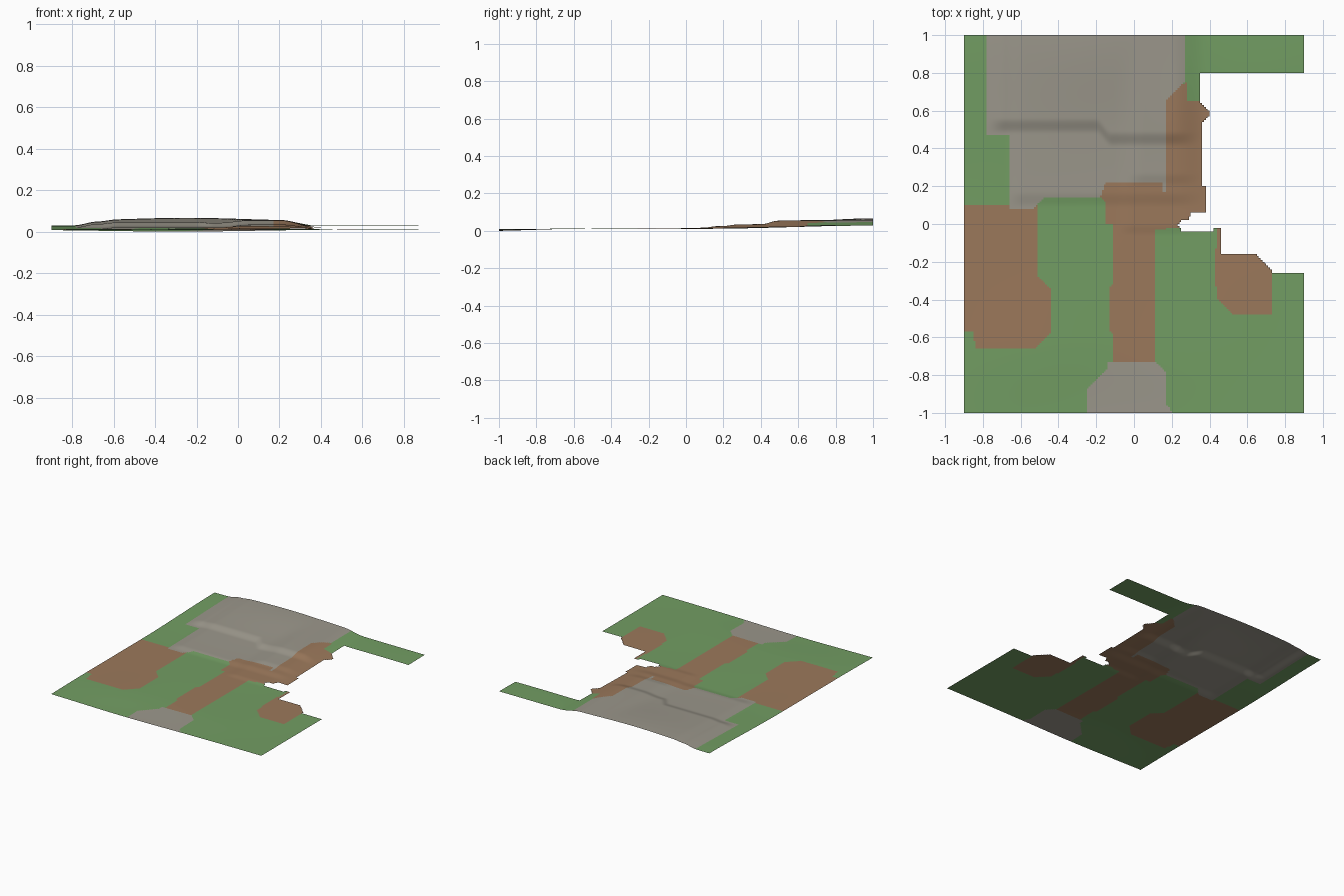
import bpy
import bmesh
from math import exp, sin

cube = bpy.data.objects.get("Cube")
if cube:
    bpy.data.objects.remove(cube, do_unlink=True)

CELL = 0.01  # plan outlines below are in cells, from the centre


def make_material(name, colour):
    mat = bpy.data.materials.new(name)
    mat.use_nodes = True
    mat.diffuse_color = (*colour, 1)
    shader = next(n for n in mat.node_tree.nodes if n.type == 'BSDF_PRINCIPLED')
    shader.inputs["Base Color"].default_value = (*colour, 1)
    shader.inputs["Roughness"].default_value = 0.9
    return mat


GRASS, EARTH, STONE = range(3)
materials = [
    make_material("grass green", (0.17, 0.34, 0.125)),
    make_material("earth brown", (0.33, 0.19, 0.105)),
    make_material("stone grey", (0.33, 0.31, 0.26)),
]

# Missing ground on the right side
gap = [(91, 80), (35, 80), (35, 65), (37, 62), (40, 60), (40, 57), (37, 54),
       (36, 54), (36, 20), (38, 20), (38, 6), (30, 6), (29, 2), (26, 2),
       (23, -1), (25, -2), (25, -4), (42, -4), (42, -2), (46, -2),
       (46, -16), (65, -16), (73, -24), (73, -26), (91, -26)]

# Coloured patches; the rest is grass
stone_plateau = [(-78, 101), (27, 101), (27, 75), (17, 66), (17, 17), (15, 17),
                 (15, 22), (-15, 22), (-18, 14), (-48, 14), (-53, 8),
                 (-66, 8), (-66, 47), (-78, 47)]
stone_doorstep = [(-25, -101), (-25, -88), (-14, -76), (-14, -73), (11, -73),
                  (17, -78), (17, -95), (21, -101)]
earth_bank = [(17, 66), (23, 72), (28, 75), (28, 65), (42, 65), (42, 4),
              (23, -2), (11, -3), (-11, 0), (-15, 0), (-15, 11),
              (-18, 15), (-15, 22), (15, 22), (15, 17), (17, 17)]
earth_path = [(-11, 0), (11, 0), (11, -73), (-11, -73), (-11, -58), (-13, -57),
              (-13, -34), (-11, -31)]
earth_field = [(-91, 10), (-51, 10), (-51, -27), (-44, -34), (-44, -58),
               (-52, -66), (-84, -66), (-85, -57), (-91, -57)]
earth_hollow = [(44, -2), (46, -2), (46, -16), (65, -16), (73, -24), (73, -48),
                (53, -48), (44, -40), (43, -25)]

patches = [
    (stone_plateau, STONE), (stone_doorstep, STONE), (earth_bank, EARTH),
    (earth_path, EARTH), (earth_field, EARTH), (earth_hollow, EARTH),
]


def inside(outline, x, y):
    """Even-odd test of a point against a closed outline."""
    result = False
    for (ax, ay), (bx, by) in zip(outline, outline[1:] + outline[:1]):
        if (ay > y) != (by > y) and x < ax + (y - ay) * (bx - ax) / (by - ay):
            result = not result
    return result


def ramp(value, low, high):
    t = min(max((value - low) / (high - low), 0), 1)
    return t * t * (3 - 2 * t)


def band(value, a, b, c, d):
    return ramp(value, a, b) * (1 - ramp(value, c, d))


def bell(value, centre, width):
    return exp(-((value - centre) / width) ** 2)


def height(x, y):
    # Gentle meadow: dips at the front edge, climbs to the back
    z = 0.018 + 0.017 * ramp(y, 0.1, 1) + 0.001 * sin(7 * x) * sin(6 * y)
    z -= 0.012 * ramp(-y, 0.6, 1.1) * bell(x, -0.3, 0.6)
    # Terraces of the plateau
    z += 0.008 * ramp(y, 0.09, 0.17) * band(x, -0.68, -0.58, 0.2, 0.4)
    edge = 0.52 - 0.07 * ramp(x, -0.2, -0.12)
    z += 0.016 * ramp(y, edge - 0.04, edge + 0.04) * band(x, -0.79, -0.68, 0.2, 0.37)
    # Low steps in the earth bank, fading into the plateau
    fade = 1 - ramp(y, 0.5, 1)
    z += 0.007 * fade * ramp(y, 0.2, 0.27) * band(x, -0.05, 0.05, 0.22, 0.38)
    z += 0.005 * fade * ramp(y, -0.06, 0) * band(x, -0.1, 0, 0.22, 0.42)
    # Domed crown at the back
    return z + 0.014 * ramp(y, 0.5, 1) * bell(x, -0.25, 0.4)


# Terrain sheet, one square face per cell
bm = bmesh.new()
points = {}


def point(i, j):
    if (i, j) not in points:
        x, y = i * CELL, j * CELL
        points[i, j] = bm.verts.new((x, y, height(x, y)))
    return points[i, j]


for j in range(-100, 100):
    for i in range(-90, 90):
        cx, cy = i + 0.5, j + 0.5
        if inside(gap, cx, cy):
            continue
        face = bm.faces.new([point(i, j), point(i + 1, j),
                             point(i + 1, j + 1), point(i, j + 1)])
        face.smooth = True
        face.material_index = next(
            (kind for outline, kind in patches if inside(outline, cx, cy)), GRASS)

# Rest the lowest point on the floor
lowest = min(v.co.z for v in bm.verts)
bmesh.ops.translate(bm, verts=bm.verts[:], vec=(0, 0, -lowest))

mesh = bpy.data.meshes.new("terrain")
bm.to_mesh(mesh)
bm.free()
for mat in materials:
    mesh.materials.append(mat)
bpy.context.collection.objects.link(bpy.data.objects.new("terrain", mesh))
